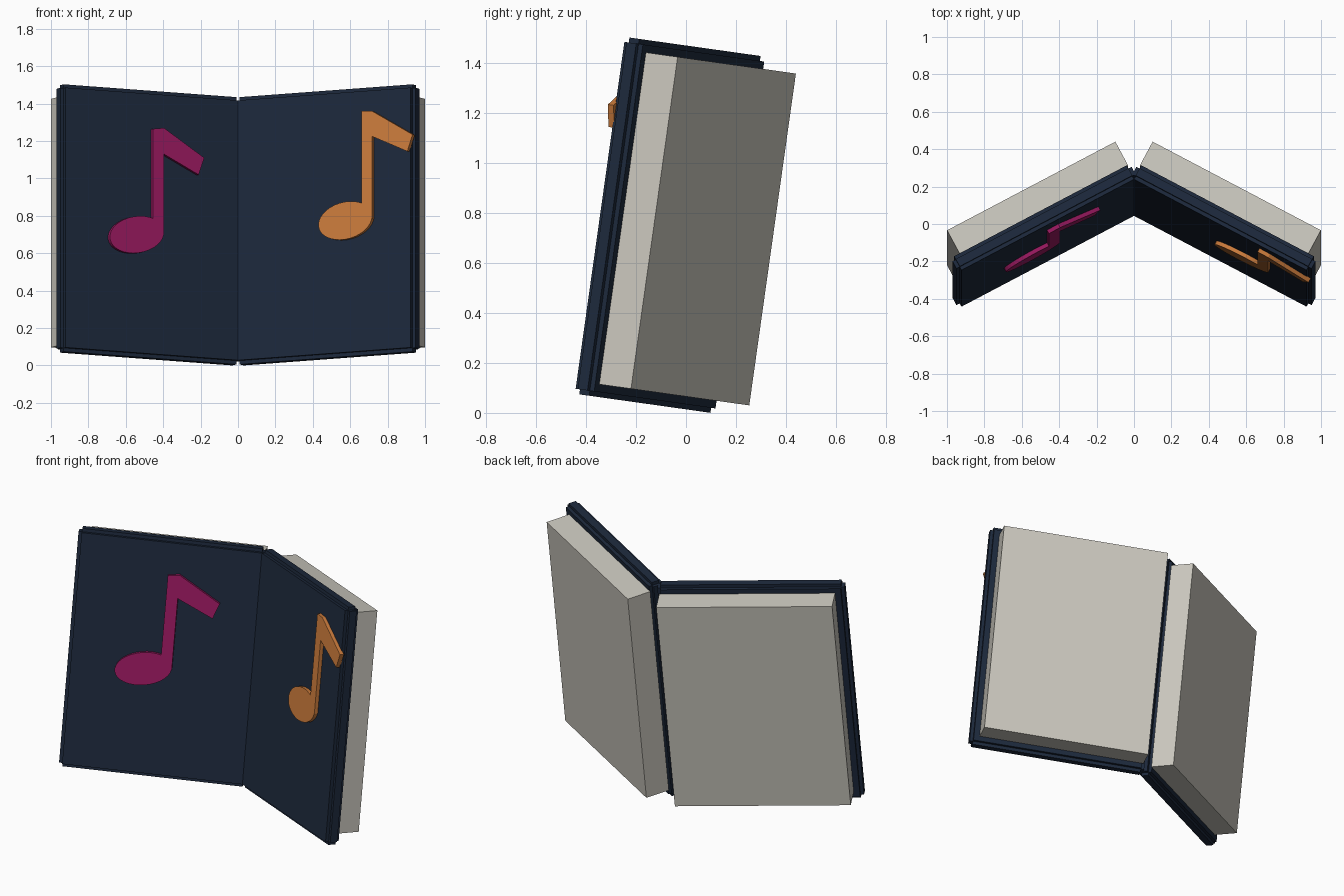
import bpy, bmesh, math
from mathutils import Matrix, Vector

if "Cube" in bpy.data.objects:
    bpy.data.objects.remove(bpy.data.objects["Cube"])

TILT, OPEN = math.radians(8), math.radians(28)
IX, IY = -0.018, 0.048            # inner front corner of the right cover
LENGTH, THICK, STEP = 1.085, 0.085, 0.02
Z0, Z1 = 0.02, 1.463


def material(name, rgb):
    m = bpy.data.materials.new(name)
    m.diffuse_color = (*rgb, 1)
    m.use_nodes = True
    m.node_tree.nodes["Principled BSDF"].inputs["Base Color"].default_value = m.diffuse_color
    return m


def half_matrix(side):
    # Local axes: x along the cover, y towards the pages, z up
    return (Matrix.Translation((0, 0, -0.006)) @ Matrix.Rotation(-TILT, 4, 'X')
            @ Matrix.Diagonal((side, 1, 1, 1)) @ Matrix.Translation((IX, IY, 0))
            @ Matrix.Rotation(-OPEN, 4, 'Z'))


def finish(bm, name, side, mat):
    bm.transform(half_matrix(side))
    bmesh.ops.recalc_face_normals(bm, faces=bm.faces)
    me = bpy.data.meshes.new(name)
    bm.to_mesh(me)
    bm.free()
    me.materials.append(mat)
    ob = bpy.data.objects.new(name, me)
    bpy.context.collection.objects.link(ob)


def add_box(bm, lo, hi):
    lo, hi = Vector(lo), Vector(hi)
    mtx = Matrix.Translation((lo + hi) / 2) @ Matrix.Diagonal((*(hi - lo), 1))
    bmesh.ops.create_cube(bm, size=1, matrix=mtx)


def add_prism(bm, pts, front, back):
    face = bm.faces.new([bm.verts.new((u, front, w)) for u, w in pts])
    ext = bmesh.ops.extrude_face_region(bm, geom=[face], use_keep_orig=True)
    for v in ext["geom"]:
        if isinstance(v, bmesh.types.BMVert):
            v.co.y = back


def to_cover(x, z, side, v):
    # Front-view position -> position on the tilted cover
    u = (side * x - IX - math.sin(OPEN) * v) / math.cos(OPEN)
    y = IY - math.sin(OPEN) * u + math.cos(OPEN) * v
    return u, (z + 0.006 + math.sin(TILT) * y) / math.cos(TILT)


def note(name, side, mat, head, radii, angle, outline):
    front, back = -0.022, 0.004
    bm = bmesh.new()
    ca, sa = math.cos(angle), math.sin(angle)
    oval = []
    for i in range(32):
        t = math.tau * i / 32
        a, b = radii[0] * math.cos(t), radii[1] * math.sin(t)
        oval.append((head[0] + a * ca - b * sa, head[1] + a * sa + b * ca))
    for pts in (oval, outline):
        add_prism(bm, [to_cover(x, z, side, front) for x, z in pts], front, back)
    finish(bm, name, side, mat)


navy = material("navy", (0.012, 0.022, 0.045))
paper = material("paper", (0.6, 0.58, 0.52))
pink = material("pink", (0.33, 0.01, 0.12))
orange = material("orange", (0.6, 0.2, 0.045))

for side, label in ((-1, "left"), (1, "right")):
    # Cover with stepped edges: three boxes, each full size along one axis
    bm = bmesh.new()
    lo, hi = Vector((0, 0, Z0)), Vector((LENGTH, THICK, Z1))
    for axis in range(3):
        inset = Vector([0 if k == axis else STEP for k in range(3)])
        add_box(bm, lo + inset, hi - inset)
    finish(bm, label + "_cover", side, navy)

    # Page block behind the cover
    bm = bmesh.new()
    add_box(bm, (0.011, THICK, 0.071), (1.03, THICK + 0.145, 1.413))
    finish(bm, label + "_pages", side, paper)

# Raised music notes on the covers
note("left_note", -1, pink, (-0.54, 0.70), (0.146, 0.098), math.radians(9),
     [(-0.455, 0.70), (-0.395, 0.70), (-0.395, 1.13), (-0.21, 1.02),
      (-0.18, 1.11), (-0.395, 1.27), (-0.455, 1.265)])
note("right_note", 1, orange, (0.573, 0.775), (0.147, 0.098), math.radians(17),
     [(0.66, 0.78), (0.717, 0.785), (0.717, 1.225), (0.905, 1.145),
      (0.933, 1.235), (0.717, 1.36), (0.66, 1.36)])
